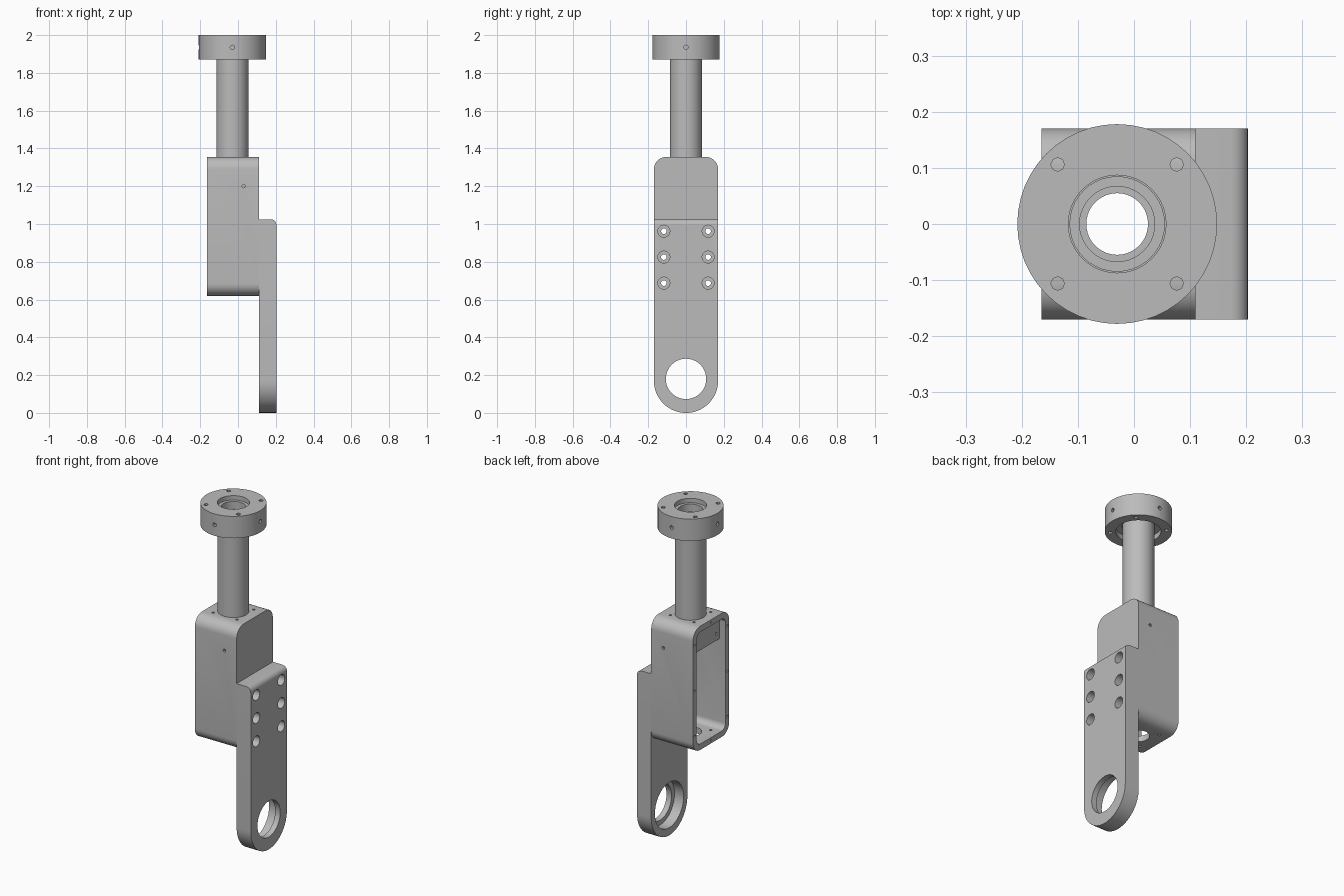
import bpy, bmesh, math
from mathutils import Matrix, Vector

if "Cube" in bpy.data.objects:
    bpy.data.objects.remove(bpy.data.objects["Cube"])

metal = bpy.data.materials.new("grey_metal")
metal.use_nodes = True
GREY = (0.5, 0.5, 0.5, 1)
metal.diffuse_color = GREY
metal.node_tree.nodes["Principled BSDF"].inputs["Base Color"].default_value = GREY

AXIS_X = -0.03  # centre line of tube and flange


def to_object(bm, name):
    bmesh.ops.recalc_face_normals(bm, faces=bm.faces)
    mesh = bpy.data.meshes.new(name)
    bm.to_mesh(mesh)
    bm.free()
    mesh.materials.append(metal)
    obj = bpy.data.objects.new(name, mesh)
    bpy.context.collection.objects.link(obj)
    return obj


def extrude_x(name, outline, x0, x1):
    """Solid from a (y, z) outline, swept along x."""
    bm = bmesh.new()
    face = bm.faces.new([bm.verts.new((x0, y, z)) for y, z in outline])
    res = bmesh.ops.extrude_face_region(bm, geom=[face])
    verts = [g for g in res["geom"] if isinstance(g, bmesh.types.BMVert)]
    bmesh.ops.translate(bm, verts=verts, vec=(x1 - x0, 0, 0))
    return to_object(bm, name)


def arc(cy, cz, r, a0, a1, n):
    return [(cy + r * math.cos(math.radians(a0 + (a1 - a0) * i / n)),
             cz + r * math.sin(math.radians(a0 + (a1 - a0) * i / n))) for i in range(n + 1)]


def rounded_rect(hw, z0, z1, r):
    pts = []
    for k, (sy, z) in enumerate([(1, z1 - r), (-1, z1 - r), (-1, z0 + r), (1, z0 + r)]):
        pts += arc(sy * (hw - r), z, r, 90 * k, 90 * k + 90, 8)
    return pts


def lathe(name, profile, n):
    """Ring solid from a closed (radius, z) profile around the tube axis."""
    bm = bmesh.new()
    rings = []
    for i in range(n):
        a = 2 * math.pi * i / n
        rings.append([bm.verts.new((AXIS_X + r * math.cos(a), r * math.sin(a), z))
                      for r, z in profile])
    m = len(profile)
    for i in range(n):
        a, b = rings[i], rings[(i + 1) % n]
        for j in range(m):
            bm.faces.new((a[j], b[j], b[(j + 1) % m], a[(j + 1) % m]))
    return to_object(bm, name)


def boolean(obj, other, mode="DIFFERENCE"):
    mod = obj.modifiers.new("cut", "BOOLEAN")
    mod.operation, mod.solver, mod.object = mode, "EXACT", other
    bpy.context.view_layer.objects.active = obj
    bpy.ops.object.modifier_apply(modifier=mod.name)
    bpy.data.objects.remove(other)


def drill(obj, start, end, r, n=16):
    """Cut a round hole between two points."""
    a, b = Vector(start), Vector(end)
    bm = bmesh.new()
    rot = (b - a).to_track_quat("Z", "Y").to_matrix().to_4x4()
    bmesh.ops.create_cone(bm, cap_ends=True, segments=n, radius1=r, radius2=r,
                          depth=(b - a).length, matrix=Matrix.Translation((a + b) / 2) @ rot)
    boolean(obj, to_object(bm, "cutter"))


# Flange with stepped bore, underside recess and screw holes
flange = lathe("top_flange", [(0.178, 1.87), (0.178, 2), (0.087, 2), (0.087, 1.9),
                              (0.12, 1.9), (0.12, 1.87)], 48)
for k in range(4):
    a = math.radians(45 + 90 * k)
    x, y = AXIS_X + 0.15 * math.cos(a), 0.15 * math.sin(a)
    drill(flange, (x, y, 1.8), (x, y, 2.1), 0.012, 8)
    c, s = round(math.cos(a + math.pi / 4)), round(math.sin(a + math.pi / 4))
    drill(flange, (AXIS_X + 0.07 * c, 0.07 * s, 1.935),
          (AXIS_X + 0.2 * c, 0.2 * s, 1.935), 0.012, 8)

# Hollow tube
tube = lathe("tube", [(0.085, 1.18), (0.085, 1.975), (0.067, 1.975), (0.067, 1.93),
                      (0.055, 1.93), (0.055, 1.18)], 40)

# Housing open on one side
housing = extrude_x("housing", rounded_rect(0.17, 0.62, 1.355, 0.065), -0.165, 0.11)
boolean(housing, extrude_x("cutter", rounded_rect(0.135, 0.655, 1.32, 0.035), -0.3, 0.075))
drill(housing, (AXIS_X, 0, 1.25), (AXIS_X, 0, 1.4), 0.085, 40)
drill(housing, (AXIS_X, 0, 0.5), (AXIS_X, 0, 0.7), 0.06, 32)
for sx in (-1, 1):
    for sy in (-1, 1):
        x, y = AXIS_X + 0.078 * sx, 0.078 * sy
        drill(housing, (x, y, 1.3), (x, y, 1.4), 0.008, 8)
        drill(housing, (x, y, 0.6), (x, y, 0.7), 0.008, 8)
drill(housing, (0.03, -0.2, 1.2), (0.03, -0.1, 1.2), 0.009, 8)
drill(housing, (0.03, 0.1, 1.2), (0.03, 0.2, 1.2), 0.009, 8)
for sy in (-1, 1):
    for z in (0.72, 0.99, 1.26):
        drill(housing, (-0.2, sy * 0.153, z), (-0.12, sy * 0.153, z), 0.007, 8)
for z in (0.637, 1.338):
    drill(housing, (-0.2, 0, z), (-0.12, 0, z), 0.007, 8)

# Clamp block inside the housing that grips the tube
block = extrude_x("clamp_block", [(-0.135, 1.18), (0.135, 1.18), (0.135, 1.3),
                                  (0.115, 1.32), (-0.115, 1.32), (-0.135, 1.3)], -0.125, 0.075)
drill(block, (AXIS_X, 0, 1.1), (AXIS_X, 0, 1.4), 0.085, 40)
for sy in (-1, 1):
    drill(block, (-0.2, sy * 0.105, 1.22), (-0.07, sy * 0.105, 1.22), 0.009, 8)

# Side arm with rounded foot and top outer edge
arm = extrude_x("side_arm", [(0.17, 1.025), (-0.17, 1.025)]
                + arc(0, 0.17, 0.17, 180, 360, 32), 0.11, 0.203)
bevel_mesh = bmesh.new()
bevel_mesh.from_mesh(arm.data)
top_edge = [e for e in bevel_mesh.edges if all(v.co.z > 1 and v.co.x > 0.2 for v in e.verts)]
bmesh.ops.bevel(bevel_mesh, geom=top_edge, offset=0.03, segments=6, profile=0.5, affect="EDGES")
bevel_mesh.to_mesh(arm.data)
bevel_mesh.free()
drill(arm, (0, 0, 0.18), (0.3, 0, 0.18), 0.107, 40)
drill(arm, (0, 0, 0.18), (0.17, 0, 0.18), 0.135, 40)

# Counterbored screw holes through arm and housing wall
for sy in (-1, 1):
    for z in (0.687, 0.825, 0.962):
        y = sy * 0.117
        drill(arm, (0.15, y, z), (0.3, y, z), 0.032)
        for part in (arm, housing):
            drill(part, (0.05, y, z), (0.25, y, z), 0.015)

# Smooth round surfaces, keep edges sharp
for obj in (flange, tube, housing, block, arm):
    bpy.ops.object.select_all(action="DESELECT")
    obj.select_set(True)
    bpy.context.view_layer.objects.active = obj
    bpy.ops.object.shade_smooth_by_angle(angle=math.radians(35))
